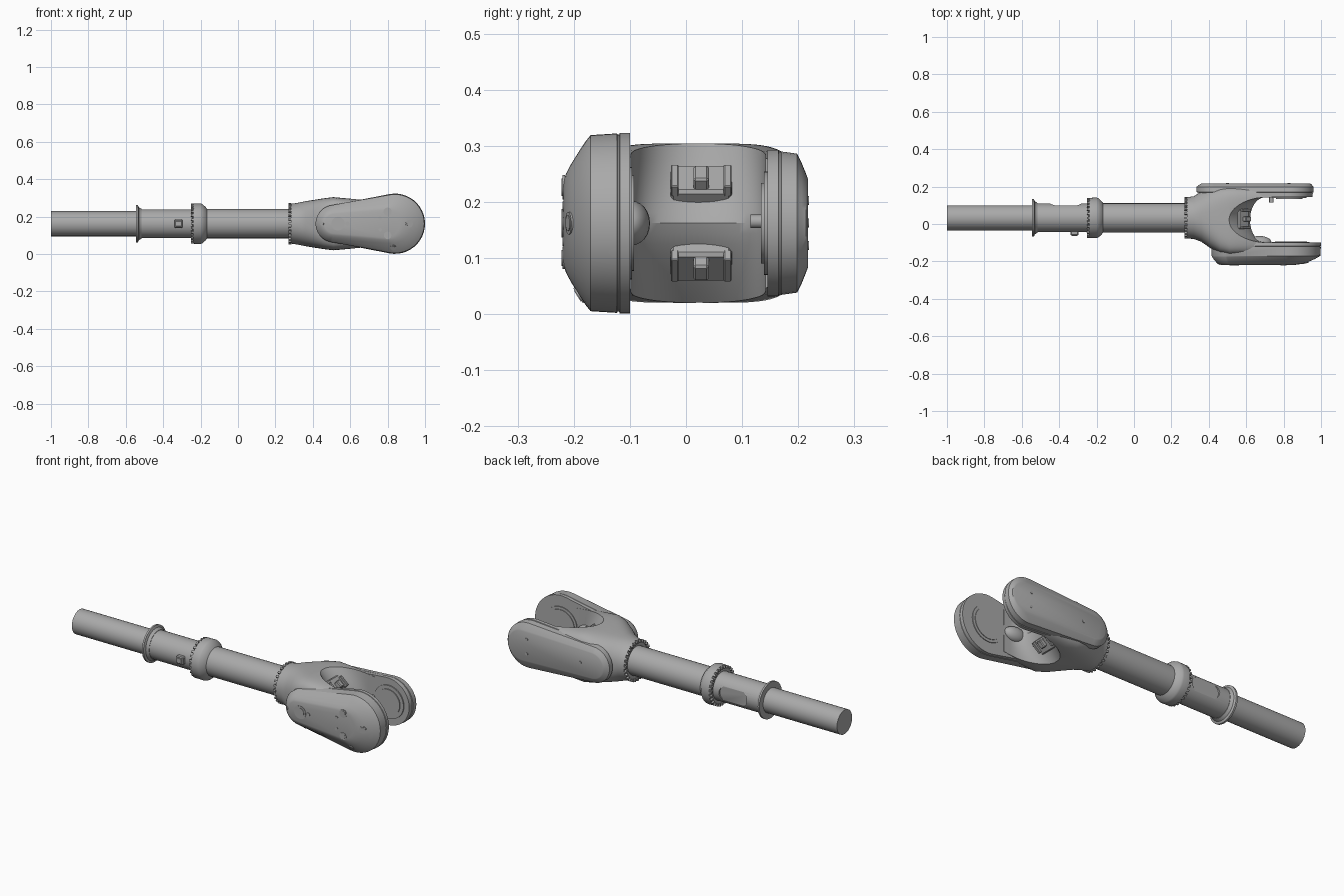
import bpy, bmesh
from math import pi, sin, cos, acos, copysign
from mathutils import Vector, Matrix

YC, ZC = 0.033, 0.162          # axis of the shaft

if "Cube" in bpy.data.objects:
    bpy.data.objects.remove(bpy.data.objects["Cube"], do_unlink=True)

grey = bpy.data.materials.new("plain grey")
grey.use_nodes = True
colour = (0.4, 0.4, 0.4, 1)
grey.diffuse_color = colour
grey.node_tree.nodes["Principled BSDF"].inputs["Base Color"].default_value = colour


def finish(name, bm, angle=30):
    """Turn a bmesh into a shaded object."""
    bmesh.ops.recalc_face_normals(bm, faces=bm.faces)
    mesh = bpy.data.meshes.new(name)
    bm.to_mesh(mesh)
    bm.free()
    mesh.materials.append(grey)
    obj = bpy.data.objects.new(name, mesh)
    bpy.context.collection.objects.link(obj)
    smooth(obj, angle)
    return obj


def smooth(obj, angle=30):
    bpy.ops.object.select_all(action='DESELECT')
    obj.select_set(True)
    bpy.context.view_layer.objects.active = obj
    bpy.ops.object.shade_smooth_by_angle(angle=angle * pi / 180)


def loft(name, rings, angle=30):
    """Skin a row of equal rings and close both ends."""
    bm = bmesh.new()
    rows = [[bm.verts.new(p) for p in ring] for ring in rings]
    n = len(rows[0])
    for a, b in zip(rows, rows[1:]):
        for i in range(n):
            j = (i + 1) % n
            bm.faces.new((a[i], a[j], b[j], b[i]))
    bm.faces.new(rows[0])
    bm.faces.new(rows[-1])
    return finish(name, bm, angle)


def lathe(name, profile, n=48):
    """Revolve (x, radius) points about the shaft axis."""
    return loft(name, [[(x, YC + r * cos(2 * pi * i / n), ZC + r * sin(2 * pi * i / n))
                        for i in range(n)] for x, r in profile])


def disc(name, centre, normal, radius, depth, n=32):
    bm = bmesh.new()
    turn = Vector(normal).to_track_quat('Z', 'Y').to_matrix().to_4x4()
    bmesh.ops.create_cone(bm, cap_ends=True, segments=n, radius1=radius, radius2=radius,
                          depth=depth, matrix=Matrix.Translation(centre) @ turn)
    return finish(name, bm)


def box(name, centre, size, tilt=0):
    bm = bmesh.new()
    bmesh.ops.create_cube(bm, size=1, matrix=Matrix.Translation(centre)
                          @ Matrix.Rotation(tilt, 4, 'Y') @ Matrix.Diagonal((*size, 1)))
    bmesh.ops.bevel(bm, geom=bm.edges[:], offset=min(size) * 0.15, segments=1, affect='EDGES')
    return finish(name, bm)


def teeth(name, x, radius, n=28):
    """Ring of small locking teeth."""
    bm = bmesh.new()
    for i in range(n):
        m = (Matrix.Translation((x, YC, ZC)) @ Matrix.Rotation(2 * pi * i / n, 4, 'X')
             @ Matrix.Translation((0, 0, radius)) @ Matrix.Diagonal((0.016, 0.011, 0.014, 1)))
        bmesh.ops.create_cube(bm, size=1, matrix=m)
    return finish(name, bm)


def cut(obj, cutter):
    mod = obj.modifiers.new("cut", 'BOOLEAN')
    mod.operation, mod.solver, mod.object = 'DIFFERENCE', 'EXACT', cutter
    bpy.context.view_layer.objects.active = obj
    bpy.ops.object.modifier_apply(modifier=mod.name)
    bpy.data.objects.remove(cutter, do_unlink=True)
    smooth(obj)


def slot(y, x1, r1, x2, r2, n=24):
    """Tapered slot outline: the hull of a small and a large circle."""
    t = acos((r1 - r2) / (x2 - x1))
    big = [-t + 2 * t * i / n for i in range(n + 1)]
    small = [t + 2 * (pi - t) * i / n for i in range(n + 1)]
    return ([(x2 + r2 * cos(a), y, ZC + r2 * sin(a)) for a in big]
            + [(x1 + r1 * cos(a), y, ZC + r1 * sin(a)) for a in small])


# Shaft, sleeve and collars
lathe("inner_shaft", [(-1, 0.067), (-0.5, 0.067)])
lathe("stop_flange", [(-0.545, 0.1), (-0.535, 0.1), (-0.53, 0.088), (-0.515, 0.079)])
sleeve = lathe("sleeve", [(-0.53, 0.077), (-0.26, 0.077), (-0.2, 0.078), (0.3, 0.078)])
lathe("middle_collar", [(-0.243, 0.097), (-0.238, 0.107), (-0.2, 0.108), (-0.19, 0.105),
                        (-0.172, 0.088), (-0.165, 0.078)])
teeth("middle_collar_teeth", -0.243, 0.1)
teeth("fork_collar_teeth", 0.279, 0.104)

# Shallow oval recess in the back of the sleeve, push button on the front
cut(sleeve, loft("recess_cutter", [slot(y, -0.41, 0.04, -0.32, 0.041) for y in (0.1, 0.2)]))
box("push_button", (-0.318, -0.045, ZC), (0.044, 0.032, 0.044))
box("push_button_cap", (-0.318, -0.06, ZC), (0.028, 0.01, 0.028))


# Fork body: rounded sections along the shaft (x, y min, y max, half height, squareness)
def section(x, y0, y1, hz, power, n=64):
    ring = []
    for i in range(n):
        c, s = cos(2 * pi * i / n), sin(2 * pi * i / n)
        ring.append((x, (y0 + y1) / 2 + (y1 - y0) / 2 * copysign(abs(c) ** (2 / power), c),
                     ZC + hz * copysign(abs(s) ** (2 / power), s)))
    return ring


body = loft("fork_body", [section(*s) for s in (
    (0.283, -0.077, 0.143, 0.106, 2), (0.32, -0.08, 0.148, 0.112, 2.1),
    (0.36, -0.095, 0.175, 0.12, 2.4), (0.41, -0.13, 0.195, 0.128, 3),
    (0.46, -0.155, 0.2, 0.136, 4), (0.51, -0.165, 0.2, 0.142, 5),
    (0.56, -0.165, 0.2, 0.138, 5), (0.64, -0.165, 0.2, 0.132, 5),
    (0.74, -0.16, 0.195, 0.124, 4))], 40)


# U-shaped mouth whose root is deepest at the top and bottom
def mouth(dz):
    root = 0.5 + 0.12 * (1 - (abs(dz) / 0.15) ** 1.3)
    arc = [(0.7 - (0.7 - root) * cos(a), 0.022 + 0.12 * sin(a), ZC + dz)
           for a in [pi * (i / 24 - 0.5) for i in range(25)]]
    return [(1.2, -0.098, ZC + dz)] + arc + [(1.2, 0.142, ZC + dz)]


cut(body, loft("mouth_cutter", [mouth(0.15 * i / 8) for i in range(-8, 9)]))

# Connectors on the sloping web between the arms
for side, word in ((1, "upper"), (-1, "lower")):
    z, tilt = ZC + side * 0.066, side * 0.85
    box(word + "_connector_base", (0.576, 0.027, z), (0.04, 0.11, 0.075), -tilt)
    box(word + "_connector_key", (0.602, 0.027, z + side * 0.012), (0.035, 0.028, 0.04), -tilt)
    for y in (-0.02, 0.074):
        box(word + "_connector_rib", (0.596, y, z + side * 0.01), (0.025, 0.014, 0.06), -tilt)

# Front arm: tapered, domed housing with a seam
front_arm = loft("front_arm", [slot(*s) for s in (
    (-0.1, 0.53, 0.1, 0.839, 0.161), (-0.118, 0.52, 0.1, 0.839, 0.161),
    (-0.119, 0.52, 0.098, 0.839, 0.158), (-0.122, 0.52, 0.098, 0.839, 0.158),
    (-0.123, 0.515, 0.1, 0.839, 0.16), (-0.17, 0.515, 0.1, 0.839, 0.157),
    (-0.178, 0.515, 0.096, 0.837, 0.147), (-0.19, 0.515, 0.088, 0.832, 0.129),
    (-0.205, 0.515, 0.075, 0.82, 0.105), (-0.214, 0.515, 0.062, 0.805, 0.088),
    (-0.218, 0.515, 0.052, 0.79, 0.076))])

# Back arm: slimmer plate with a raised cover
back_arm = loft("back_arm", [slot(*s) for s in (
    (0.145, 0.45, 0.1, 0.822, 0.131), (0.165, 0.45, 0.1, 0.825, 0.131),
    (0.166, 0.445, 0.099, 0.828, 0.127), (0.169, 0.445, 0.099, 0.828, 0.127),
    (0.17, 0.435, 0.102, 0.832, 0.128), (0.198, 0.432, 0.099, 0.836, 0.124),
    (0.206, 0.432, 0.088, 0.845, 0.108), (0.214, 0.43, 0.074, 0.86, 0.088),
    (0.217, 0.43, 0.068, 0.86, 0.08))])


# Screws and covers seated on the arms' outer faces
def seat(arm, name, x, dz, radius, direction):
    hit, place, normal, _ = arm.ray_cast(Vector((x, -direction, ZC + dz)), Vector((0, direction, 0)))
    if hit:
        disc(name, place, normal, radius, 0.004)
        if radius > 0.015:
            disc(name + "_centre", place, normal, radius * 0.7, 0.007)


bpy.context.view_layer.update()
for x, dz, radius in ((0.535, 0, 0.036), (0.8, 0.064, 0.022), (0.8, -0.062, 0.02),
                      (0.83, -0.128, 0.016), (0.915, 0, 0.02), (0.76, 0.03, 0.009),
                      (0.76, -0.032, 0.009), (0.45, 0, 0.01), (0.585, 0, 0.011)):
    seat(front_arm, "front_arm_screw", x, dz, radius, 1)
for x, dz in ((0.83, 0.04), (0.83, -0.04), (0.5, 0)):
    seat(back_arm, "back_arm_screw", x, dz, 0.008, -1)

# Bearings on the inner faces of the arms
for radius, depth in ((0.092, 0.008), (0.072, 0.013), (0.05, 0.01)):
    disc("back_bearing_ring", (0.83, 0.147 - depth / 2, ZC), (0, 1, 0), radius, depth, 48)
disc("front_bearing_disc", (0.839, -0.099, ZC), (0, 1, 0), 0.1, 0.006, 48)
disc("front_bearing_core", (0.839, -0.098, ZC), (0, 1, 0), 0.085, 0.01, 48)
disc("locating_pin", (0.735, 0.13, ZC + 0.003), (0, 1, 0), 0.012, 0.03, 16)

# Rounded gusset where the web meets the front arm
bm = bmesh.new()
bmesh.ops.create_uvsphere(bm, u_segments=24, v_segments=12, radius=1,
                          matrix=Matrix.Translation((0.67, -0.098, ZC))
                          @ Matrix.Diagonal((0.065, 0.034, 0.04, 1)))
finish("web_gusset", bm, 60)
